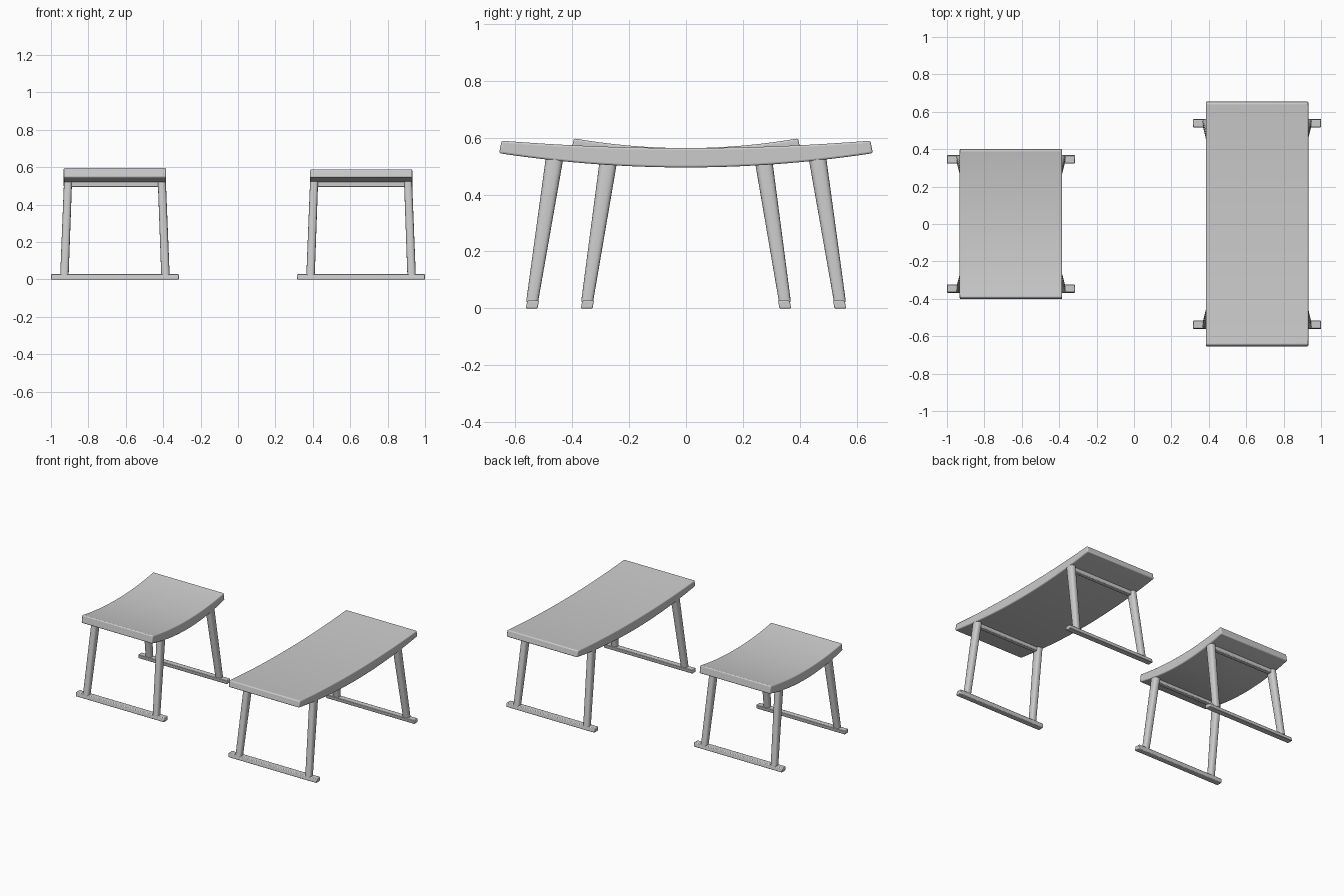
import bpy, bmesh
from math import cos, sin, pi, radians, copysign
from mathutils import Vector

if "Cube" in bpy.data.objects:
    bpy.data.objects.remove(bpy.data.objects["Cube"], do_unlink=True)

wood = bpy.data.materials.new("plain grey")
GREY = (0.6, 0.6, 0.6, 1)
wood.diffuse_color = GREY
wood.use_nodes = True
wood.node_tree.nodes["Principled BSDF"].inputs["Base Color"].default_value = GREY


def loft(name, rings, bevel=0, segments=2, angle=30):
    """Skin matching rings of points, cap both ends, optionally round the edges."""
    bm = bmesh.new()
    loops = [[bm.verts.new(p) for p in ring] for ring in rings]
    n = len(loops[0])
    for a, b in zip(loops, loops[1:]):
        for i in range(n):
            bm.faces.new((a[i], a[(i + 1) % n], b[(i + 1) % n], b[i]))
    bm.faces.new(loops[0])
    bm.faces.new(loops[-1])
    bmesh.ops.recalc_face_normals(bm, faces=bm.faces)
    mesh = bpy.data.meshes.new(name)
    bm.to_mesh(mesh)
    bm.free()
    obj = bpy.data.objects.new(name, mesh)
    bpy.context.collection.objects.link(obj)
    mesh.materials.append(wood)
    if bevel:
        mod = obj.modifiers.new("rounded edges", "BEVEL")
        mod.width, mod.segments = bevel, segments
        mod.limit_method, mod.angle_limit = "ANGLE", radians(40)
    bpy.ops.object.select_all(action="DESELECT")
    obj.select_set(True)
    bpy.context.view_layer.objects.active = obj
    bpy.ops.object.shade_smooth_by_angle(angle=radians(angle))
    return obj


def oval(centre, rx, ry, steps=24):
    """Rounded-box section used for the legs."""
    def sq(v):
        return copysign(abs(v) ** 0.7, v)
    return [Vector(centre) + Vector((rx * sq(cos(2 * pi * i / steps)),
                                     ry * sq(sin(2 * pi * i / steps)), 0))
            for i in range(steps)]


def stool(prefix, cx, half_len, end_top, leg_top_y, foot_y, leg_top_z):
    # Curved seat: thick in the middle, thinner at the raised ends
    rings, steps = [], 32
    for i in range(steps + 1):
        t = 2 * i / steps - 1
        top = 0.563 + (end_top - 0.563) * t * t
        low = 0.495 + 0.05 * t * t
        y_top, y_low = t * (half_len - 0.009), t * half_len
        rings.append([(cx - 0.274, y_low, low), (cx + 0.274, y_low, low),
                      (cx + 0.274, y_top, top), (cx - 0.274, y_top, top)])
    loft(prefix + "_seat", rings, 0.007, 3)

    for end, s in (("front", -1), ("back", 1)):
        # Tapered legs, splayed outwards towards the floor
        for side, m in (("right", -1), ("left", 1)):
            foot = (cx + m * 0.27, s * foot_y, 0.024)
            head = (cx + m * 0.251, s * leg_top_y, leg_top_z)
            loft(f"{prefix}_{end}_{side}_leg",
                 [oval(foot, 0.0225, 0.021), oval(head, 0.0215, 0.031)], angle=35)
        # Floor runner, leaning with the legs
        ring = [(s * (foot_y + 0.022), 0), (s * (foot_y - 0.019), 0),
                (s * (foot_y - 0.024), 0.028), (s * (foot_y + 0.017), 0.028)]
        loft(f"{prefix}_{end}_runner",
             [[(cx + x, y, z) for y, z in ring] for x in (-0.342, 0.342)], 0.004)
        # Rail under the seat joining the leg heads
        yc = s * (leg_top_y + 0.003)
        ring = [(yc - 0.015, 0.494), (yc + 0.015, 0.494),
                (yc + 0.015, 0.524), (yc - 0.015, 0.524)]
        loft(f"{prefix}_{end}_rail",
             [[(cx + x, y, z) for y, z in ring] for x in (-0.24, 0.24)], 0.004)


stool("short_stool", -0.658, 0.403, 0.597, 0.272, 0.347, 0.52)
stool("long_bench", 0.658, 0.656, 0.589, 0.461, 0.54, 0.53)
